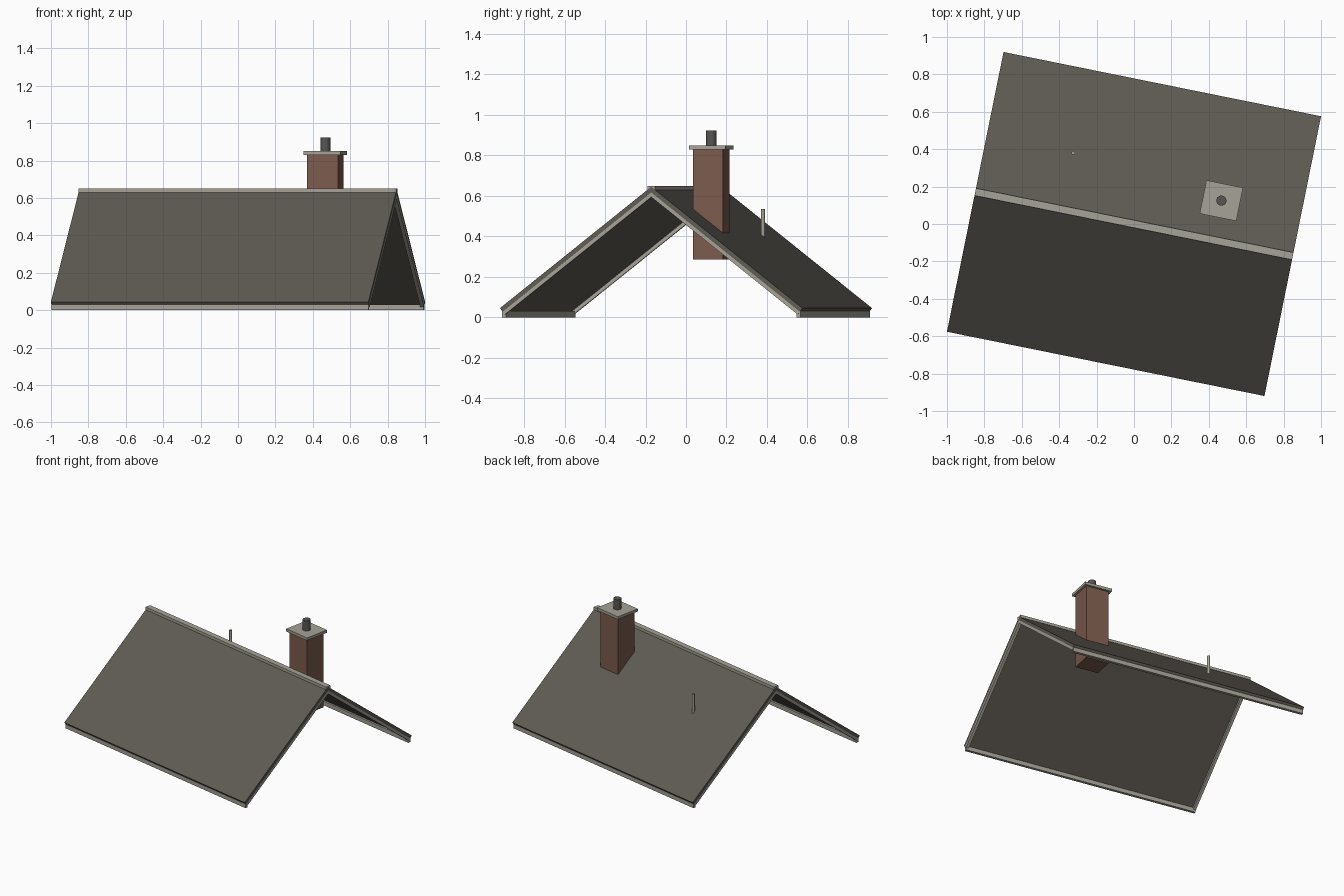
import bpy, bmesh, math
from mathutils import Matrix

if "Cube" in bpy.data.objects:
    bpy.data.objects.remove(bpy.data.objects["Cube"])

TURN = Matrix.Rotation(math.radians(-11.44), 4, 'Z')
HALF_L, HALF_W = 0.866, 0.763      # half ridge length, half span
EAVE_Z, APEX_Z = 0.045, 0.645      # top surface heights
SLOPE = math.atan2(APEX_Z - EAVE_Z, HALF_W)


def material(name, rgb):
    m = bpy.data.materials.new(name)
    m.diffuse_color = (*rgb, 1)
    m.use_nodes = True
    m.node_tree.nodes["Principled BSDF"].inputs["Base Color"].default_value = m.diffuse_color
    return m


SHINGLE = material("dark shingle", (0.115, 0.104, 0.088))
TRIM = material("pale stone grey", (0.38, 0.36, 0.31))
BRICK = material("red brown brick", (0.20, 0.105, 0.074))
CLAY = material("dark flue grey", (0.095, 0.092, 0.086))


def finish(name, bm, mat):
    bmesh.ops.recalc_face_normals(bm, faces=bm.faces)
    bm.transform(TURN)
    me = bpy.data.meshes.new(name)
    bm.to_mesh(me)
    bm.free()
    me.materials.append(mat)
    ob = bpy.data.objects.new(name, me)
    bpy.context.collection.objects.link(ob)
    return ob


def box(name, centre, size, mat):
    bm = bmesh.new()
    bmesh.ops.create_cube(bm, size=1, matrix=Matrix.Translation(centre) @ Matrix.Diagonal((*size, 1)))
    return finish(name, bm, mat)


def tube(name, x, y, z0, z1, r, mat, sides):
    bm = bmesh.new()
    bmesh.ops.create_cone(bm, cap_ends=True, segments=sides, radius1=r, radius2=r, depth=z1 - z0,
                          matrix=Matrix.Translation((x, y, (z0 + z1) / 2)))
    ob = finish(name, bm, mat)
    for p in ob.data.polygons:
        p.use_smooth = abs(p.normal.z) < 0.5
    for e in ob.data.edges:
        a, b = (ob.data.vertices[i].co.z for i in e.vertices)
        e.use_edge_sharp = abs(a - b) < 1e-5


def slope_layer(name, side, d0, d1, x0, x1, mat):
    """Sloping board between two depths under the roof surface, mitred at the ridge."""
    def eave(d):
        return HALF_W - d * math.sin(SLOPE), EAVE_Z - d * math.cos(SLOPE)

    def apex(d):
        return 0, APEX_Z - d / math.cos(SLOPE)
    bm = bmesh.new()
    verts = [bm.verts.new((x0, side * y, z)) for y, z in (eave(d0), apex(d0), apex(d1), eave(d1))]
    face = bm.faces.new(verts)
    ext = bmesh.ops.extrude_face_region(bm, geom=[face])
    bmesh.ops.translate(bm, vec=(x1 - x0, 0, 0),
                        verts=[g for g in ext["geom"] if isinstance(g, bmesh.types.BMVert)])
    finish(name, bm, mat)


# Roof slopes, eave fascias and gable barge boards
for side, label in ((-1, "front"), (1, "back")):
    slope_layer(f"{label}_roof_slope", side, 0, 0.022, -HALF_L, HALF_L, SHINGLE)
    box(f"{label}_fascia", (0, side * 0.743, 0.015), (2 * HALF_L - 0.004, 0.02, 0.03), TRIM)
    for end, word in ((-1, "left"), (1, "right")):
        xs = sorted((end * HALF_L, end * (HALF_L - 0.02)))
        slope_layer(f"{label}_{word}_barge_board", side, 0.021, 0.04, *xs, TRIM)

# Ridge cap
box("ridge_cap", (0, 0, 0.64), (2 * HALF_L, 0.04, 0.02), TRIM)

# Chimney with cap and flue
CX, CY = 0.433, 0.215
box("chimney_stack", (CX, CY, 0.5575), (0.168, 0.15, 0.545), BRICK)
box("chimney_cap", (CX, CY, 0.84), (0.2, 0.182, 0.02), TRIM)
tube("chimney_flue", CX, CY, 0.845, 0.923, 0.027, CLAY, 16)

# Vent pipe
tube("vent_pipe", -0.394, 0.308, 0.385, 0.535, 0.01, TRIM, 10)
